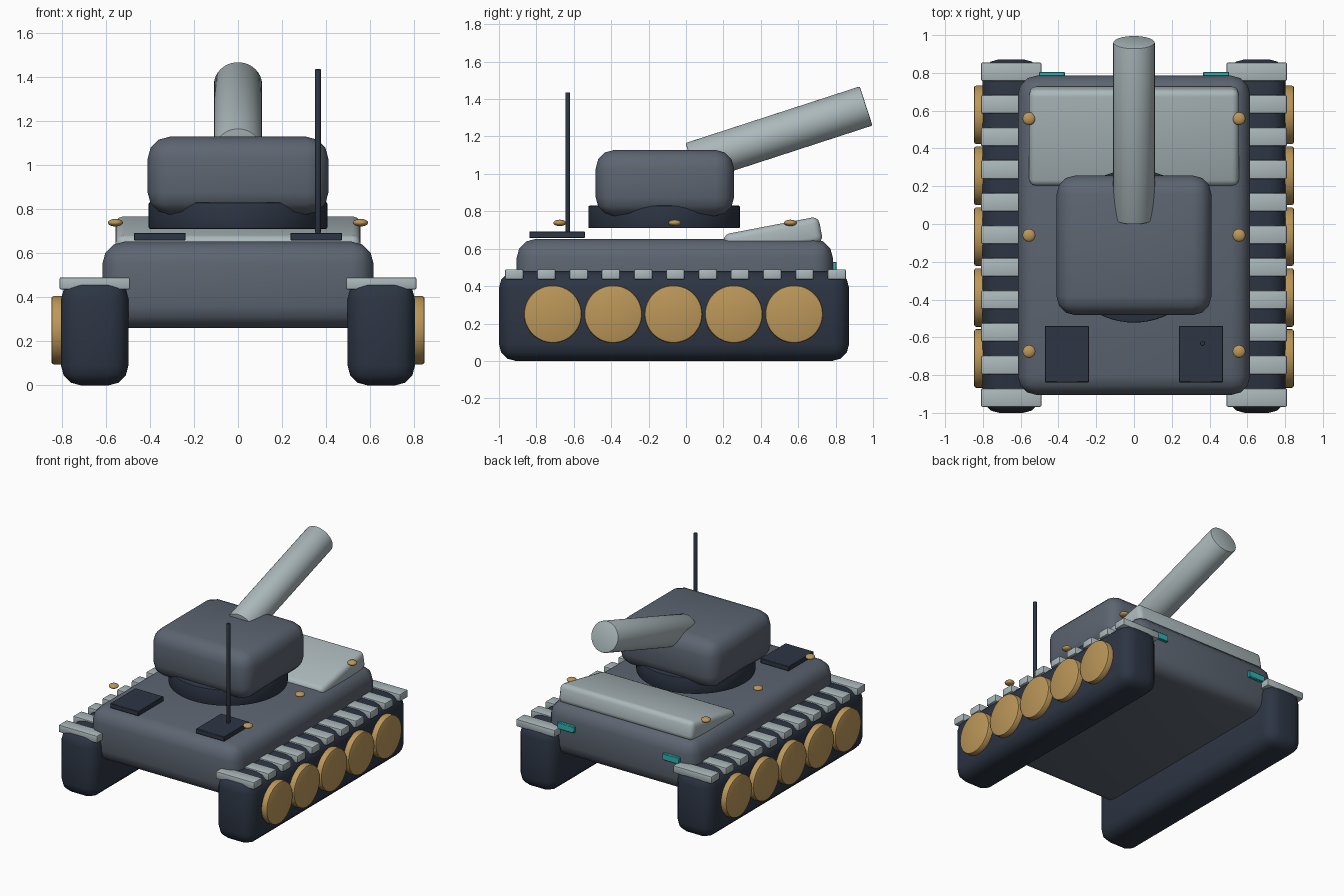
import bpy, bmesh, math
from mathutils import Matrix, Vector

if "Cube" in bpy.data.objects:
    bpy.data.objects.remove(bpy.data.objects["Cube"])


def material(name, rgb):
    m = bpy.data.materials.new(name)
    m.diffuse_color = (*rgb, 1)
    m.use_nodes = True
    m.node_tree.nodes["Principled BSDF"].inputs["Base Color"].default_value = m.diffuse_color
    return m


HULL = material("slate grey", (0.108, 0.130, 0.165))
DARK = material("dark navy", (0.026, 0.036, 0.057))
LIGHT = material("pale steel", (0.41, 0.48, 0.50))
GOLD = material("brass", (0.50, 0.31, 0.10))
TEAL = material("teal", (0.03, 0.45, 0.45))


def finish(bm, name, mat, matrix):
    bm.normal_update()
    mesh = bpy.data.meshes.new(name)
    bm.to_mesh(mesh)
    bm.free()
    mesh.materials.append(mat)
    ob = bpy.data.objects.new(name, mesh)
    bpy.context.collection.objects.link(ob)
    ob.matrix_world = matrix
    bpy.ops.object.select_all(action='DESELECT')
    ob.select_set(True)
    bpy.context.view_layer.objects.active = ob
    bpy.ops.object.shade_smooth_by_angle(angle=math.radians(40))
    return ob


def box(name, mat, lo, hi, bevel=0.0, segments=3, tilt=0.0):
    """Rounded box between two corners, optionally pitched about x."""
    lo, hi = Vector(lo), Vector(hi)
    bm = bmesh.new()
    bmesh.ops.create_cube(bm, size=1)
    bmesh.ops.scale(bm, vec=hi - lo, verts=bm.verts)
    if bevel:
        bmesh.ops.bevel(bm, geom=bm.edges[:], offset=bevel, segments=segments,
                        profile=0.5, affect='EDGES')
    m = Matrix.Translation((lo + hi) / 2) @ Matrix.Rotation(tilt, 4, 'X')
    return finish(bm, name, mat, m)


def cylinder(name, mat, start, end, radius, bevel=0.0, sides=48):
    """Cylinder between two points with softened rims."""
    start, end = Vector(start), Vector(end)
    axis = end - start
    bm = bmesh.new()
    bmesh.ops.create_cone(bm, cap_ends=True, segments=sides, radius1=radius,
                          radius2=radius, depth=axis.length)
    if bevel:
        rims = [e for e in bm.edges
                if abs(e.verts[0].co.z - e.verts[1].co.z) < 1e-5]
        bmesh.ops.bevel(bm, geom=rims, offset=bevel, segments=2,
                        profile=0.5, affect='EDGES')
    m = Matrix.Translation((start + end) / 2) @ axis.to_track_quat('Z', 'Y').to_matrix().to_4x4()
    return finish(bm, name, mat, m)


def bolt(name, x, y, z):
    bm = bmesh.new()
    bmesh.ops.create_uvsphere(bm, u_segments=20, v_segments=10, radius=0.034)
    bmesh.ops.scale(bm, vec=(1, 1, 0.5), verts=bm.verts)
    return finish(bm, name, GOLD, Matrix.Translation((x, y, z)))


def side_box(name, mat, s, x0, x1, y0, y1, z0, z1, bevel=0.0, segments=3):
    """Box placed on side s (-1 or 1) of the centre line."""
    a, b = sorted((s * x0, s * x1))
    return box(name, mat, (a, y0, z0), (b, y1, z1), bevel, segments)


# Hull and sloped front deck
box("hull", HULL, (-0.615, -0.905, 0.26), (0.615, 0.785, 0.652), 0.10)
box("front_deck", LIGHT, (-0.555, 0.205, 0.585), (0.555, 0.725, 0.725), 0.035, 3, 0.19)

# Turret, its ring and the raised barrel
cylinder("turret_ring", DARK, (0, -0.117, 0.71), (0, -0.117, 0.83), 0.405, 0.006, 64)
box("turret", HULL, (-0.41, -0.483, 0.775), (0.41, 0.257, 1.128), 0.10)
cylinder("barrel", LIGHT, (0, 0.031, 1.06), (0, 0.963, 1.363), 0.11, 0.006)

# Aerial
cylinder("aerial", DARK, (0.363, -0.632, 0.69), (0.363, -0.632, 1.435), 0.013, 0.004, 16)

for s, side in ((-1, "left"), (1, "right")):
    # Track body with pads on top
    side_box(f"{side}_track", DARK, s, 0.497, 0.803, -1.0, 0.872, 0, 0.48, 0.09)
    for i in range(11):
        y = 0.806 - i * 0.1725
        side_box(f"{side}_track_pad_{i + 1}", LIGHT, s, 0.49, 0.81,
                 y - 0.049, y + 0.049, 0.435, 0.49, 0.008, 2)
    # Road wheels
    for i in range(5):
        y = -0.712 + i * 0.3225
        cylinder(f"{side}_wheel_{i + 1}", GOLD, (s * 0.75, y, 0.25),
                 (s * 0.847, y, 0.25), 0.155, 0.012)
    # Rear hatch, front lamp and deck bolts
    side_box(f"{side}_rear_hatch", DARK, s, 0.238, 0.472, -0.838, -0.54, 0.657, 0.692, 0.003, 1)
    side_box(f"{side}_front_lamp", TEAL, s, 0.366, 0.504, 0.775, 0.805, 0.48, 0.53, 0.004, 1)
    for i, y in enumerate((-0.675, -0.06, 0.558)):
        bolt(f"{side}_bolt_{i + 1}", s * 0.556, y, 0.738)
